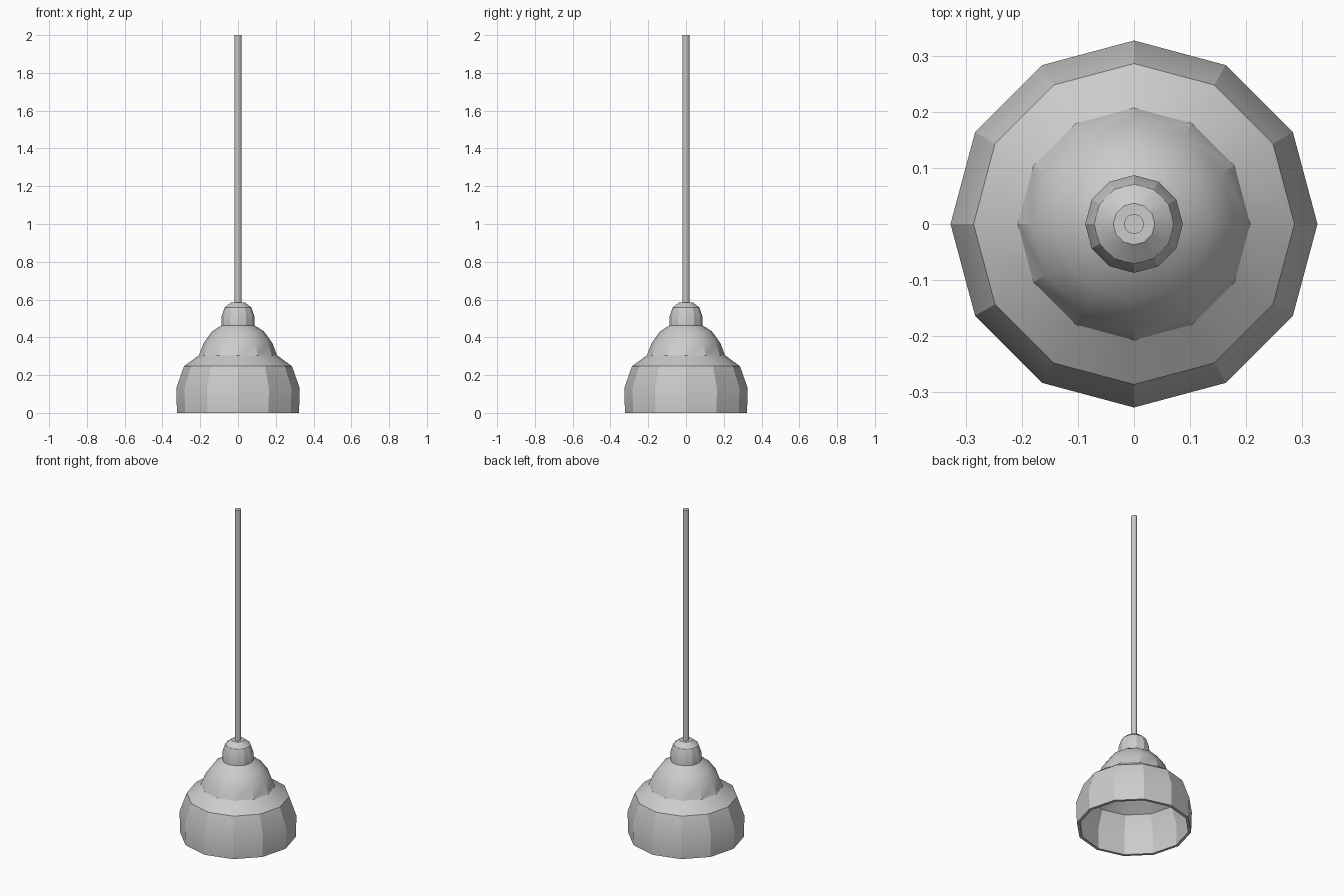
import bpy, bmesh, math

if "Cube" in bpy.data.objects:
    bpy.data.objects.remove(bpy.data.objects["Cube"])

SIDES = 12

def lathe(name, profile, closed=False):
    """Spin (radius, z) points round the z axis; open profiles get flat end caps."""
    bm = bmesh.new()
    rings = []
    for r, z in profile:
        rings.append([bm.verts.new((r * math.cos(2 * math.pi * i / SIDES),
                                    r * math.sin(2 * math.pi * i / SIDES), z))
                      for i in range(SIDES)])
    pairs = list(zip(rings, rings[1:]))
    if closed:
        pairs.append((rings[-1], rings[0]))
    for a, b in pairs:
        for i in range(SIDES):
            j = (i + 1) % SIDES
            bm.faces.new((a[i], a[j], b[j], b[i]))
    if not closed:
        bm.faces.new(rings[0])
        bm.faces.new(rings[-1])
    bmesh.ops.recalc_face_normals(bm, faces=bm.faces)
    mesh = bpy.data.meshes.new(name)
    bm.to_mesh(mesh)
    bm.free()
    obj = bpy.data.objects.new(name, mesh)
    bpy.context.collection.objects.link(obj)
    bpy.ops.object.select_all(action='DESELECT')
    obj.select_set(True)
    bpy.context.view_layer.objects.active = obj
    bpy.ops.object.shade_smooth_by_angle(angle=math.radians(25))
    return obj

# Hollow two-tier shade: up the outside, then back down the inside
outer = [(0.323, 0), (0.327, 0.13), (0.286, 0.247), (0.207, 0.305),
         (0.182, 0.37), (0.137, 0.432), (0.085, 0.465)]
inner = [(0.080, 0.450), (0.127, 0.420), (0.167, 0.362), (0.193, 0.294),
         (0.274, 0.236), (0.310, 0.128), (0.306, 0)]
lathe("lamp_shade", outer + inner, closed=True)

# Rounded socket cap, closing the top of the shade
lathe("socket_cap", [(0.087, 0.455), (0.087, 0.51), (0.071, 0.558), (0.037, 0.585)])

# Hanging rod
lathe("hanging_rod", [(0.018, 0.57), (0.018, 2.0)])
